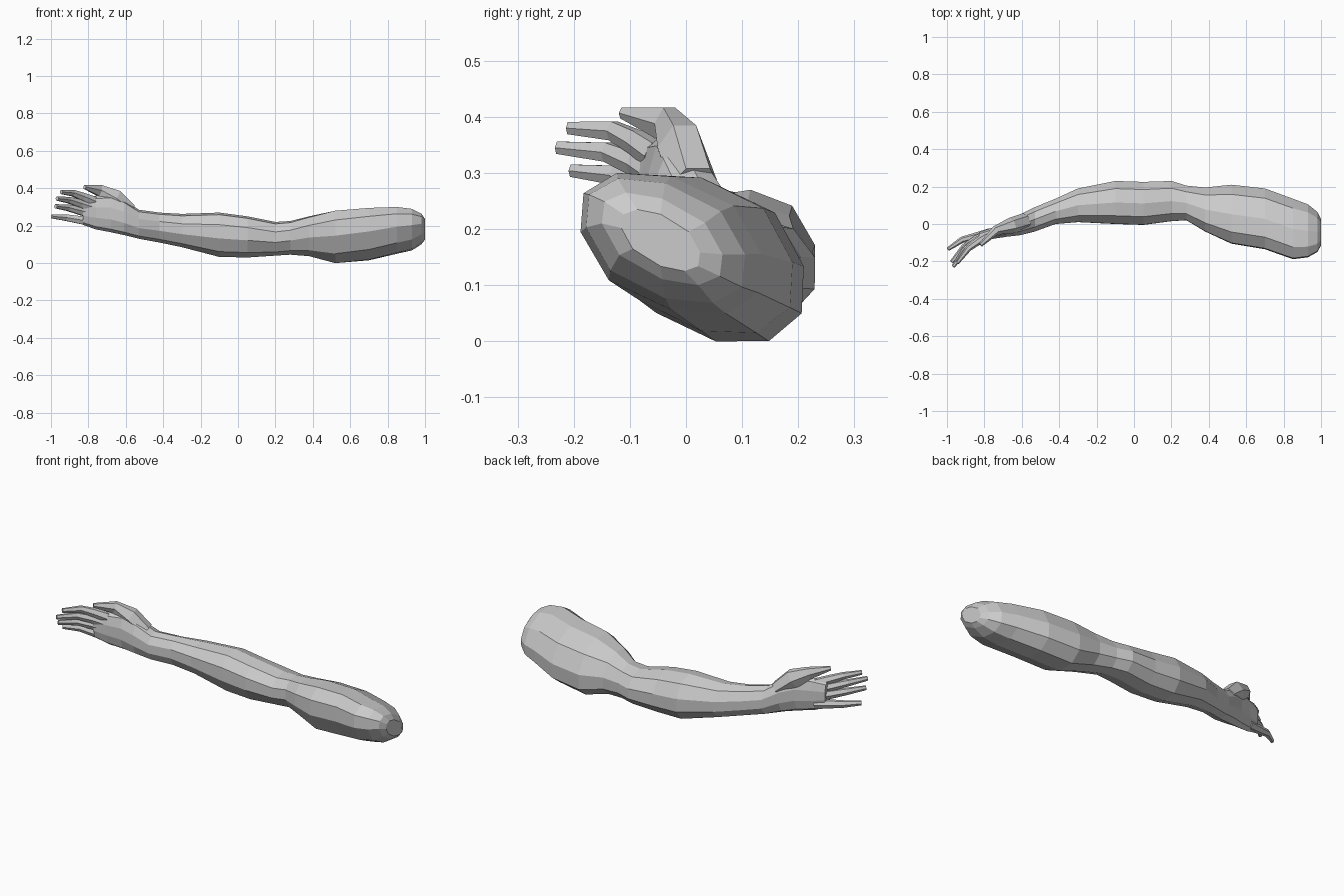
import bpy, bmesh, math
from mathutils import Vector

cube = bpy.data.objects.get("Cube")
if cube:
    bpy.data.objects.remove(cube)

skin = bpy.data.materials.new("light_grey")
skin.use_nodes = True
COLOUR = (0.6, 0.6, 0.6, 1)
skin.diffuse_color = COLOUR
skin.node_tree.nodes["Principled BSDF"].inputs["Base Color"].default_value = COLOUR


def loft(name, rings):
    """Skin a list of equal-length point rings and close both ends."""
    bm = bmesh.new()
    loops = [[bm.verts.new(p) for p in ring] for ring in rings]
    n = len(loops[0])
    for a, b in zip(loops, loops[1:]):
        for i in range(n):
            j = (i + 1) % n
            bm.faces.new((a[i], a[j], b[j], b[i]))
    bm.faces.new(loops[0])
    bm.faces.new(loops[-1])
    bmesh.ops.recalc_face_normals(bm, faces=bm.faces)
    mesh = bpy.data.meshes.new(name)
    bm.to_mesh(mesh)
    bm.free()
    mesh.materials.append(skin)
    obj = bpy.data.objects.new(name, mesh)
    bpy.context.collection.objects.link(obj)
    return obj


def section(x, y0, y1, z0, z1, lean, sides=10):
    """Leaning oval in the YZ plane, fitted exactly to its bounds."""
    phase = math.acos(lean)
    pts = []
    for i in range(sides):
        t = math.tau * (i + 0.5) / sides
        # a leaning oval, slightly squared
        u, v = math.cos(t), math.cos(t - phase)
        k = (abs(u) ** 3 + abs(v) ** 3) ** (1 / 3)
        pts.append((u / k ** 0.3, v / k ** 0.3))
    us, vs = [p[0] for p in pts], [p[1] for p in pts]
    fit = lambda a, s, lo, hi: lo + (a - min(s)) / (max(s) - min(s)) * (hi - lo)
    return [Vector((x, fit(u, us, y0, y1), fit(v, vs, z0, z1))) for u, v in pts]


# Arm and palm: x, y range, z range, lean of the cross-section
arm = [
    (-0.83, -0.095, -0.045, 0.205, 0.35, 0.0),
    (-0.76, -0.08, -0.02, 0.18, 0.36, 0.0),
    (-0.68, -0.068, 0.012, 0.165, 0.365, 0.0),
    (-0.61, -0.06, 0.05, 0.15, 0.34, 0.0),
    (-0.53, -0.04, 0.09, 0.13, 0.285, -0.05),
    (-0.42, 0.0, 0.135, 0.11, 0.27, -0.1),
    (-0.30, 0.01, 0.19, 0.085, 0.263, -0.1),
    (-0.10, 0.0, 0.23, 0.033, 0.27, -0.15),
    (0.05, -0.005, 0.225, 0.03, 0.25, -0.15),
    (0.20, 0.015, 0.23, 0.04, 0.22, -0.1),
    (0.28, 0.02, 0.205, 0.045, 0.225, -0.15),
    (0.38, -0.04, 0.195, 0.037, 0.25, -0.25),
    (0.52, -0.105, 0.21, 0.0, 0.28, -0.35),
    (0.70, -0.135, 0.19, 0.015, 0.295, -0.4),
    (0.85, -0.188, 0.135, 0.05, 0.30, -0.45),
    (0.93, -0.178, 0.105, 0.068, 0.29, -0.5),
    (0.98, -0.15, 0.065, 0.10, 0.265, -0.6),
    (1.00, -0.115, 0.025, 0.125, 0.235, -0.65),
]
loft("arm_and_palm", [section(*r) for r in arm])


def digit(name, path, heights, depths):
    """Tapering six-sided finger along a path of points."""
    path = [Vector(p) for p in path]
    rings = []
    for i, p in enumerate(path):
        along = (path[min(i + 1, len(path) - 1)] - path[max(i - 1, 0)]).normalized()
        side = along.cross(Vector((0, 0, 1))).normalized()
        up = side.cross(along)
        rings.append([p + side * math.cos(a) * depths[i] / 2 + up * math.sin(a) * heights[i] / 1.73
                      for a in (math.tau * k / 6 for k in range(6))])
    return loft(name, rings)


# Four fingers: base, knuckle, middle, tip
fingers = {
    "index_finger": [(-0.77, -0.055, 0.33), (-0.83, -0.09, 0.355), (-0.885, -0.13, 0.375), (-0.945, -0.208, 0.38)],
    "middle_finger": [(-0.77, -0.055, 0.295), (-0.84, -0.09, 0.317), (-0.905, -0.14, 0.337), (-0.967, -0.228, 0.345)],
    "ring_finger": [(-0.77, -0.05, 0.26), (-0.84, -0.08, 0.278), (-0.91, -0.125, 0.296), (-0.975, -0.203, 0.304)],
    "little_finger": [(-0.77, -0.045, 0.22), (-0.84, -0.065, 0.23), (-0.92, -0.085, 0.243), (-0.995, -0.135, 0.25)],
}
for name, path in fingers.items():
    digit(name, path, (0.05, 0.042, 0.034, 0.022), (0.045, 0.042, 0.034, 0.02))

# Thumb with its fleshy base
digit("thumb", [(-0.58, 0.015, 0.28), (-0.66, -0.01, 0.345), (-0.74, -0.035, 0.388), (-0.82, -0.112, 0.407)],
      (0.07, 0.095, 0.06, 0.02), (0.09, 0.085, 0.05, 0.022))
